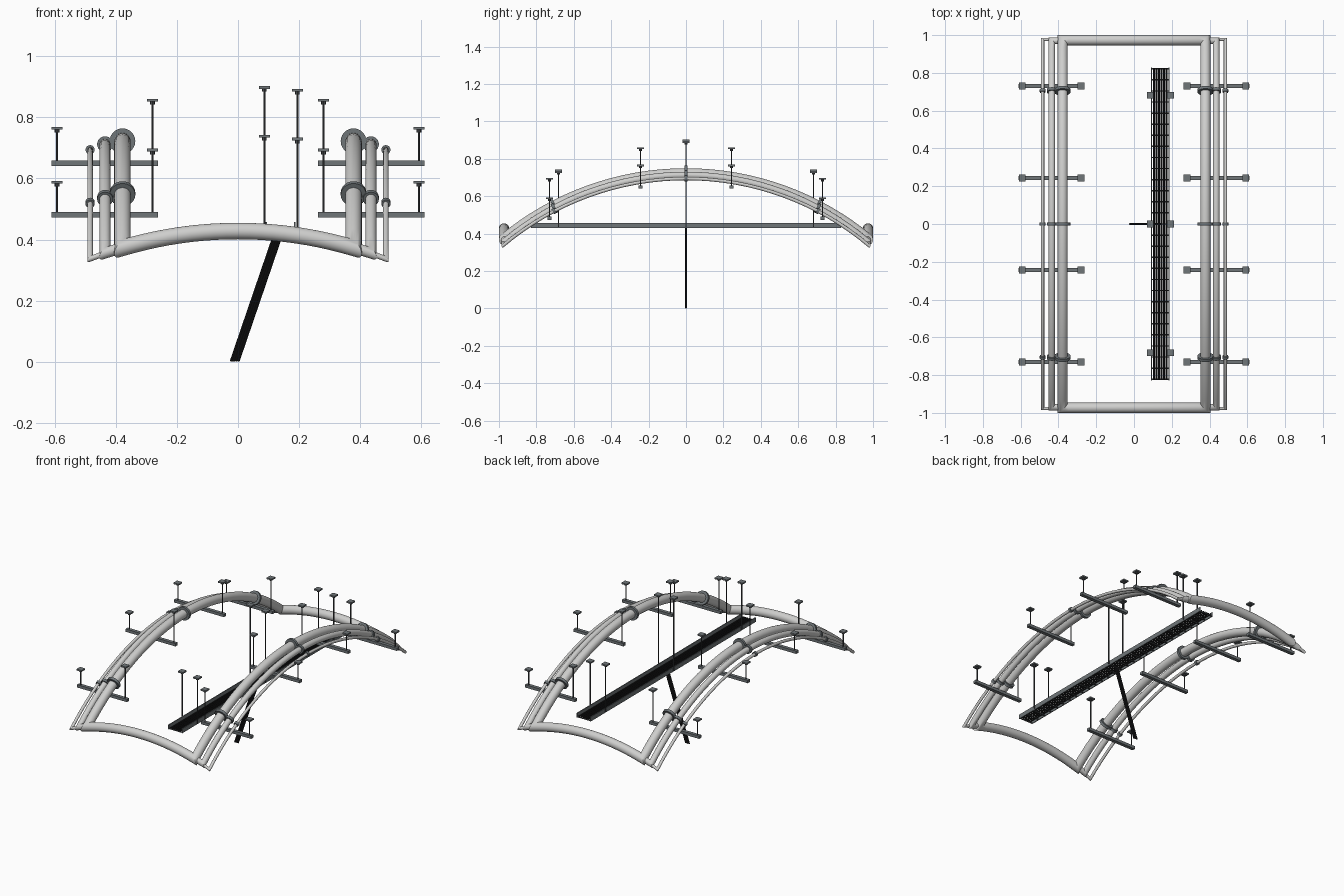
import bpy, bmesh, math
from mathutils import Vector, Matrix

if "Cube" in bpy.data.objects:
    bpy.data.objects.remove(bpy.data.objects["Cube"])


def mat(name, c):
    m = bpy.data.materials.new(name)
    m.diffuse_color = (*c, 1)
    m.use_nodes = True
    m.node_tree.nodes["Principled BSDF"].inputs["Base Color"].default_value = m.diffuse_color
    return m


PIPE = mat("pale grey metal", (0.62, 0.62, 0.61))
STEEL = mat("slate steel", (0.16, 0.18, 0.19))
ROD = mat("dark rod", (0.06, 0.065, 0.07))
BLACK = mat("black cable", (0.012, 0.012, 0.013))


def finish(name, bm, material, smooth=False):
    bmesh.ops.recalc_face_normals(bm, faces=bm.faces)
    me = bpy.data.meshes.new(name)
    bm.to_mesh(me)
    bm.free()
    me.materials.append(material)
    ob = bpy.data.objects.new(name, me)
    bpy.context.collection.objects.link(ob)
    if smooth:
        bpy.ops.object.select_all(action='DESELECT')
        ob.select_set(True)
        bpy.context.view_layer.objects.active = ob
        bpy.ops.object.shade_smooth_by_angle(angle=math.radians(35))
    return ob


def box(bm, c, s):
    bmesh.ops.create_cube(bm, size=1, matrix=Matrix.Translation(c) @ Matrix.Diagonal((*s, 1)))


def cyl(bm, a, b, r, n=8):
    a, b = Vector(a), Vector(b)
    rot = (b - a).to_track_quat('Z', 'Y').to_matrix().to_4x4()
    bmesh.ops.create_cone(bm, cap_ends=True, segments=n, radius1=r, radius2=r,
                          depth=(b - a).length, matrix=Matrix.Translation((a + b) / 2) @ rot)


def arc(half, top, end, steps):
    """Circular arc from -half to half as (position, height) pairs."""
    s = top - end
    R = (half * half + s * s) / (2 * s)
    m = math.asin(half / R)
    return [(R * math.sin(t), top - R + R * math.cos(t))
            for t in (m * (2 * i / steps - 1) for i in range(steps + 1))]


def mitred_loop(name, pts, r, n):
    """Round pipe along a closed path with mitred joints."""
    bm = bmesh.new()
    k = len(pts)
    dirs = [(pts[(i + 1) % k] - pts[i]).normalized() for i in range(k)]
    u = dirs[-1].cross(Vector((1, 0, 0))).normalized()
    v = dirs[-1].cross(u)
    ring = [pts[0] + r * (math.cos(a) * u + math.sin(a) * v)
            for a in (2 * math.pi * j / n for j in range(n))]
    prev = None
    for i in range(k + 1):
        p, d = pts[i % k], dirs[(i - 1) % k]
        nor = d + dirs[i % k]
        ring = [q + d * ((p - q).dot(nor) / d.dot(nor)) for q in ring]
        vs = [bm.verts.new(q) for q in ring]
        if prev:
            for j in range(n):
                bm.faces.new((prev[j], prev[(j + 1) % n], vs[(j + 1) % n], vs[j]))
        prev = vs
    return finish(name, bm, PIPE, True)


# Three nested pipe loops with flanges: name, half x, half y, crown, corner height, radius, flange radius
for name, hx, hy, top, end, r, fr in (
        ("large", 0.378, 0.973, 0.722, 0.373, 0.027, 0.042),
        ("medium", 0.435, 0.970, 0.712, 0.356, 0.018, 0.026),
        ("small", 0.484, 0.977, 0.694, 0.337, 0.009, 0.015)):
    side = arc(hy, top, end, 32)
    cross = arc(hx, 0.428, end, 20)
    path = [Vector((hx, y, z)) for y, z in side]
    path += [Vector((x, hy, z)) for x, z in cross[::-1][1:]]
    path += [Vector((-hx, y, z)) for y, z in side[::-1][1:]]
    path += [Vector((x, -hy, z)) for x, z in cross[1:-1]]
    path = path[16:] + path[:16]
    mitred_loop(name + "_pipe_loop", path, r, 24)

    s = top - end
    R = (hy * hy + s * s) / (2 * s)
    bm = bmesh.new()
    for sx in (-1, 1):
        for y in (-0.705, 0, 0.705):
            t = math.asin(y / R)
            p = Vector((sx * hx, y, top - R + R * math.cos(t)))
            d = Vector((0, math.cos(t), -math.sin(t)))
            cyl(bm, p - d * 0.008, p + d * 0.008, fr, 24)
    finish(name + "_pipe_flanges", bm, STEEL, True)

# Hanging brackets: beams, rods and ceiling plates
beams, rods, plates = bmesh.new(), bmesh.new(), bmesh.new()


def hanger(x, y, z0, z1, w=0.036):
    cyl(rods, (x, y, z0), (x, y, z1), 0.0033)
    cyl(rods, (x, y, z1 - 0.018), (x, y, z1 - 0.008), 0.008)
    box(plates, (x, y, z1 - 0.004), (w, w, 0.009))


for sx in (-1, 1):
    for sy in (-1, 1):
        for y, zb, zin, zout in ((0.243, 0.649, 0.86, 0.768), (0.73, 0.482, 0.697, 0.592)):
            box(beams, (sx * 0.436, sy * y, zb), (0.35, 0.022, 0.018))
            hanger(sx * 0.28, sy * y, zb - 0.006, zin)
            hanger(sx * 0.592, sy * y, zb - 0.006, zout)

# Tray hangers
for y, z in ((-0.682, 0.742), (0, 0.902), (0.682, 0.742)):
    hanger(0.086, y, 0.435, z)
    hanger(0.194, y, 0.435, z - 0.009)
finish("support_beams", beams, STEEL)
finish("hanger_rods", rods, ROD, True)
finish("ceiling_plates", plates, STEEL)

# Ladder tray: side rails and rungs
bm = bmesh.new()
for x in (0.092, 0.186):
    box(bm, (x, 0, 0.443), (0.005, 1.655, 0.028))
finish("tray_rails", bm, STEEL)
bm = bmesh.new()
for i in range(29):
    box(bm, (0.139, -0.822 + i * 1.644 / 28, 0.432), (0.094, 0.007, 0.005))
finish("tray_rungs", bm, ROD)

# Cables lying in the tray and a flat bundle dropping to the floor
bm = bmesh.new()
for i in range(6):
    x = 0.106 + i * 0.0132
    cyl(bm, (x, -0.825, 0.439), (x, 0.825, 0.439), 0.0042)
finish("tray_cables", bm, BLACK, True)
bm = bmesh.new()
for i in range(4):
    o = (i - 1.5) * 0.0078
    cyl(bm, (-0.011 + o, 0, 0.0015), (0.138 + o, 0, 0.437), 0.0043)
finish("drop_cables", bm, BLACK, True)
